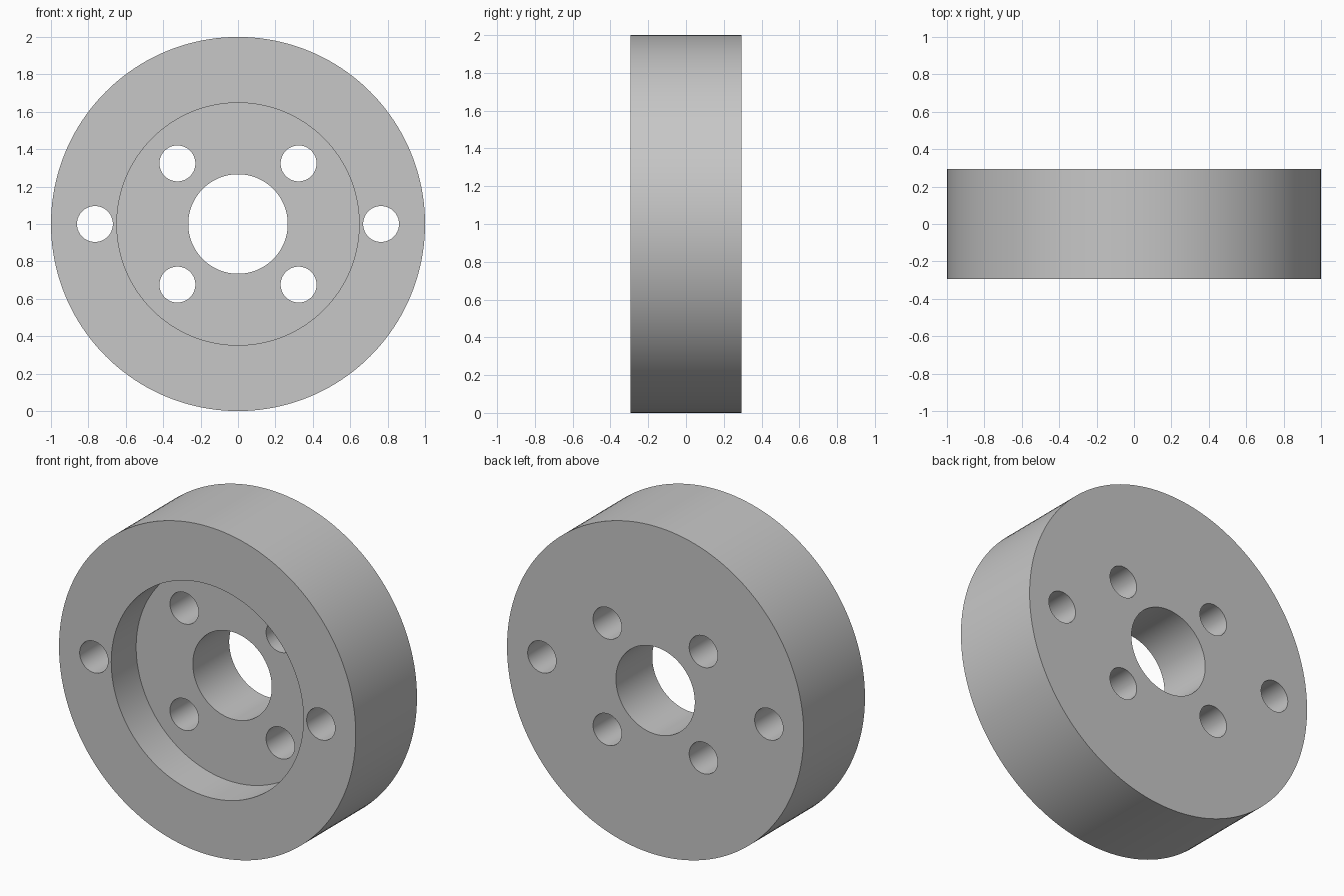
import bpy, math

cube = bpy.data.objects.get("Cube")
if cube:
    bpy.data.objects.remove(cube, do_unlink=True)

HALF = 0.295          # half thickness
RECESS_DEPTH = 0.24
CENTRE_Z = 1.0

grey = bpy.data.materials.new("machined grey")
grey.use_nodes = True
colour = (0.57, 0.57, 0.57, 1.0)
grey.diffuse_color = colour
grey.node_tree.nodes["Principled BSDF"].inputs["Base Color"].default_value = colour


def cylinder(name, radius, y0, y1, x=0.0, z=0.0, sides=64):
    """Cylinder along y from y0 to y1, offset from the disc centre."""
    bpy.ops.mesh.primitive_cylinder_add(
        vertices=sides, radius=radius, depth=y1 - y0,
        location=(x, (y0 + y1) / 2, CENTRE_Z + z), rotation=(math.pi / 2, 0, 0))
    obj = bpy.context.object
    obj.name = name
    obj.data.materials.append(grey)
    return obj


# Main disc
disc = cylinder("flange_disc", 1.0, -HALF, HALF, sides=160)

# Front recess, centre bore and bolt holes
through = (-HALF - 0.1, HALF + 0.1)
cutters = [
    cylinder("recess_cutter", 0.648, -HALF - 0.1, -HALF + RECESS_DEPTH, sides=128),
    cylinder("bore_cutter", 0.266, *through, sides=96),
]
for sx in (-1, 1):
    cutters.append(cylinder("outer_hole_cutter", 0.096, *through, x=sx * 0.765))
    for sz in (-1, 1):
        cutters.append(cylinder("inner_hole_cutter", 0.096, *through,
                                x=sx * 0.324, z=sz * 0.324))

# Cut, then drop the helpers
bpy.ops.object.select_all(action='DESELECT')
disc.select_set(True)
bpy.context.view_layer.objects.active = disc
for cutter in cutters:
    cutter.hide_render = True
    cut = disc.modifiers.new(cutter.name, 'BOOLEAN')
    cut.operation = 'DIFFERENCE'
    cut.solver = 'EXACT'
    cut.object = cutter
    bpy.ops.object.modifier_apply(modifier=cut.name)
for cutter in cutters:
    bpy.data.objects.remove(cutter, do_unlink=True)

bpy.ops.object.shade_smooth_by_angle(angle=math.radians(30))
